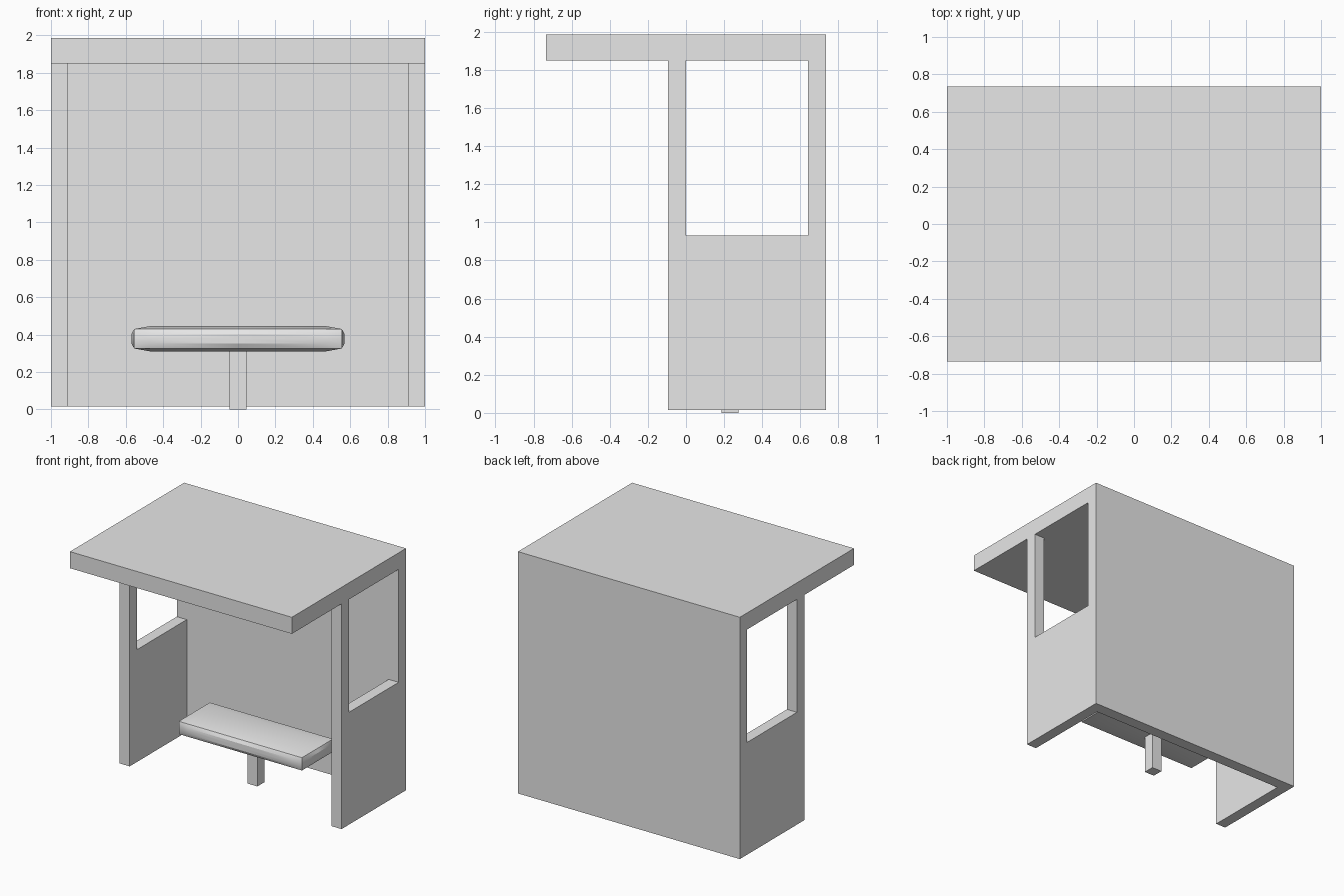
import bpy, bmesh
from mathutils import Vector

if "Cube" in bpy.data.objects:
    bpy.data.objects.remove(bpy.data.objects["Cube"])

grey = bpy.data.materials.new("plain grey")
grey.diffuse_color = (0.8, 0.8, 0.8, 1)
grey.use_nodes = True
grey.node_tree.nodes["Principled BSDF"].inputs["Base Color"].default_value = grey.diffuse_color


def add_object(name, bm):
    mesh = bpy.data.meshes.new(name)
    bm.to_mesh(mesh)
    bm.free()
    mesh.materials.append(grey)
    obj = bpy.data.objects.new(name, mesh)
    bpy.context.collection.objects.link(obj)
    return obj


def box(name, lo, hi):
    lo, hi = Vector(lo), Vector(hi)
    bm = bmesh.new()
    bmesh.ops.create_cube(bm, size=1)
    for v in bm.verts:
        v.co = (lo + hi) / 2 + v.co * (hi - lo)
    return add_object(name, bm)


def cut(target, lo, hi):
    cutter = box("cutter", lo, hi)
    cutter.hide_render = True
    mod = target.modifiers.new("cut", 'BOOLEAN')
    mod.operation = 'DIFFERENCE'
    mod.solver = 'EXACT'
    mod.object = cutter
    bpy.context.view_layer.objects.active = target
    bpy.ops.object.modifier_apply(modifier=mod.name)
    bpy.data.objects.remove(cutter)


# Shelter: overhanging roof, back wall and two side walls in one shell
shelter = box("shelter", (-1, -0.735, 0.015), (1, 0.735, 1.985))
cut(shelter, (-1.2, -1, -0.2), (1.2, -0.095, 1.85))     # space under the overhang
cut(shelter, (-0.91, -0.5, -0.2), (0.91, 0.64, 1.85))   # interior
cut(shelter, (-1.2, 0, 0.93), (1.2, 0.64, 1.85))        # side windows

# Seat post
box("seat_post", (-0.045, 0.185, 0), (0.045, 0.275, 0.33))

# Padded seat: gridded slab with slightly bulging faces
centre = Vector((0, 0.23, 0.3775))
half = (0.555, 0.2, 0.052)          # out to the creased corners
inner = (0.47, 0.12, 0.026)         # out to the plateau of each face
bulge = (0.015, 0.015, 0.0155)
bm = bmesh.new()
bmesh.ops.create_cube(bm, size=2)
bmesh.ops.subdivide_edges(bm, edges=bm.edges[:], cuts=3, use_grid_fill=True)
for v in bm.verts:
    unit = v.co.copy()
    outer = [abs(c) > 0.9 for c in unit]
    for a in range(3):
        sign = (unit[a] > 0.1) - (unit[a] < -0.1)
        size = half[a] if outer[a] else inner[a]
        if outer[a] and sum(outer) == 1:
            size += bulge[a]
        v.co[a] = centre[a] + sign * size
seat = add_object("seat", bm)
bpy.ops.object.select_all(action='DESELECT')
seat.select_set(True)
bpy.context.view_layer.objects.active = seat
bpy.ops.object.shade_smooth_by_angle(angle=0.52)
